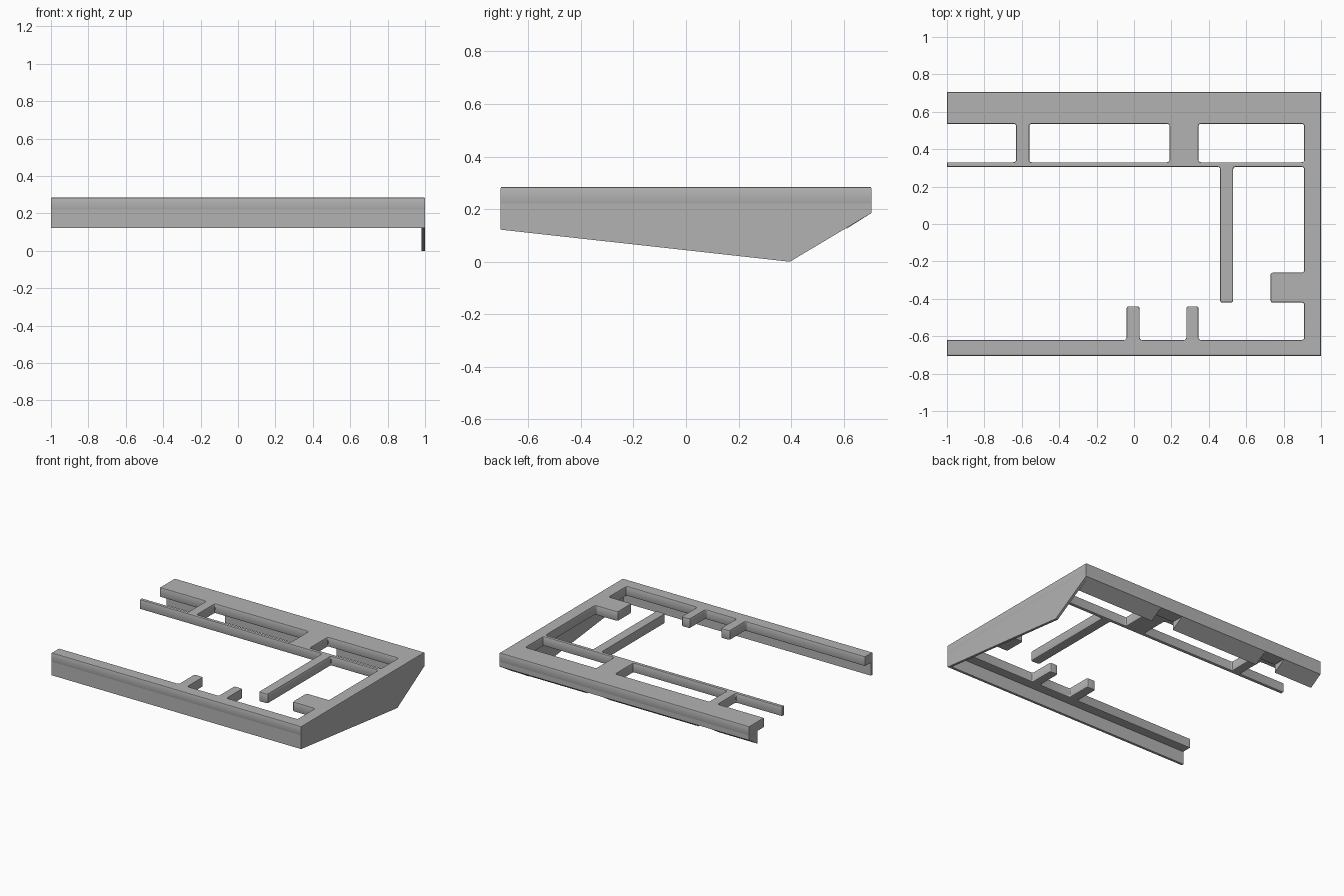
import bpy, bmesh
from mathutils import Vector

cube = bpy.data.objects.get("Cube")
if cube:
    bpy.data.objects.remove(cube, do_unlink=True)

TOP, THICK, HALF_Y = 0.285, 0.07, 0.705
EDGE = 0.006                      # rounded edge size of the deck
SEAM = TOP - THICK + EDGE         # walls reach up into the deck here

grey = bpy.data.materials.new("plain grey")
grey.use_nodes = True
colour = (0.45, 0.45, 0.45, 1)
grey.diffuse_color = colour
grey.node_tree.nodes["Principled BSDF"].inputs["Base Color"].default_value = colour


def fillet(points, radius=0.014, steps=3):
    """Round every corner of a closed outline, except at the open left end."""
    out = []
    for i, p in enumerate(points):
        p = Vector(p)
        a, b = Vector(points[i - 1]), Vector(points[(i + 1) % len(points)])
        if abs(p.x) > 0.99:
            out.append(p)
            continue
        start = p + (a - p).normalized() * radius
        end = p + (b - p).normalized() * radius
        for k in range(steps + 1):
            t = k / steps
            out.append(start * (1 - t) ** 2 + p * 2 * t * (1 - t) + end * t * t)
    return out


def add_deck(name, outlines):
    curve = bpy.data.curves.new(name, "CURVE")
    curve.dimensions, curve.fill_mode = "2D", "BOTH"
    curve.extrude = THICK / 2 - EDGE
    curve.bevel_depth, curve.bevel_resolution, curve.offset = EDGE, 1, -EDGE
    for outline in outlines:
        pts = fillet(outline)
        spline = curve.splines.new("POLY")
        spline.points.add(len(pts) - 1)
        for sp, p in zip(spline.points, pts):
            sp.co = (p.x, p.y, 0, 1)
        spline.use_cyclic_u = True
    obj = bpy.data.objects.new(name, curve)
    obj.location.z = TOP - THICK / 2
    bpy.context.collection.objects.link(obj)
    curve.materials.append(grey)
    bpy.ops.object.select_all(action="DESELECT")
    obj.select_set(True)
    bpy.context.view_layer.objects.active = obj
    bpy.ops.object.convert(target="MESH")
    bpy.ops.object.shade_smooth_by_angle()


def add_prism(name, profile, x0, x1):
    """Extrude a (y, z) profile along x."""
    bm = bmesh.new()
    face = bm.faces.new([bm.verts.new((x0, y, z)) for y, z in profile])
    ext = bmesh.ops.extrude_face_region(bm, geom=[face])["geom"]
    moved = [v for v in ext if isinstance(v, bmesh.types.BMVert)]
    bmesh.ops.translate(bm, verts=moved, vec=(x1 - x0, 0, 0))
    bmesh.ops.recalc_face_normals(bm, faces=bm.faces)
    mesh = bpy.data.meshes.new(name)
    bm.to_mesh(mesh)
    bm.free()
    mesh.materials.append(grey)
    bpy.context.collection.objects.link(bpy.data.objects.new(name, mesh))


def rect(x0, x1, y0, y1):
    return [(x0, y0), (x1, y0), (x1, y1), (x0, y1)]


def tab(x0, x1):
    return [(x1, -0.62), (x1, -0.44), (x0, -0.44), (x0, -0.62)]


# Open frame deck: outer edge, side block, long arm, thin rail and left rib
outline = [(-1, -HALF_Y), (1, -HALF_Y), (1, HALF_Y), (-1, HALF_Y), (-1, 0.535),
           (-0.63, 0.535), (-0.63, 0.33), (-1, 0.33), (-1, 0.305),
           (0.46, 0.305), (0.46, -0.42), (0.53, -0.42), (0.53, 0.305),
           (0.91, 0.305), (0.91, -0.26), (0.73, -0.26), (0.73, -0.42),
           (0.91, -0.42), (0.91, -0.62)]
outline += tab(0.28, 0.345) + tab(-0.04, 0.03) + [(-1, -0.62)]
windows = [rect(-0.56, 0.19, 0.33, 0.535), rect(0.345, 0.91, 0.33, 0.535)]
add_deck("frame_deck", [outline] + windows)

# Thin side wall with the sloping underside
add_prism("side_wall", [(-HALF_Y, SEAM), (HALF_Y, SEAM), (HALF_Y, 0.185),
                        (0.395, 0), (-HALF_Y, 0.122)], 0.982, 1)

# Thin front wall
add_prism("front_wall", [(-HALF_Y, SEAM), (-0.687, SEAM), (-0.687, 0.122),
                         (-HALF_Y, 0.122)], -1, 0.982)

# Back wall with slanted underside, interrupted by two notches
cuts = [-1, -0.69, -0.53, 0.18, 0.36, 0.982]
for i, (x0, x1) in enumerate(zip(cuts, cuts[1:])):
    notch = i % 2 == 1
    low = 0.184 if notch else 0.125
    add_prism("back_wall_notch" if notch else "back_wall",
              [(HALF_Y, SEAM), (0.61, SEAM), (0.61, low), (HALF_Y, 0.185)], x0, x1)
